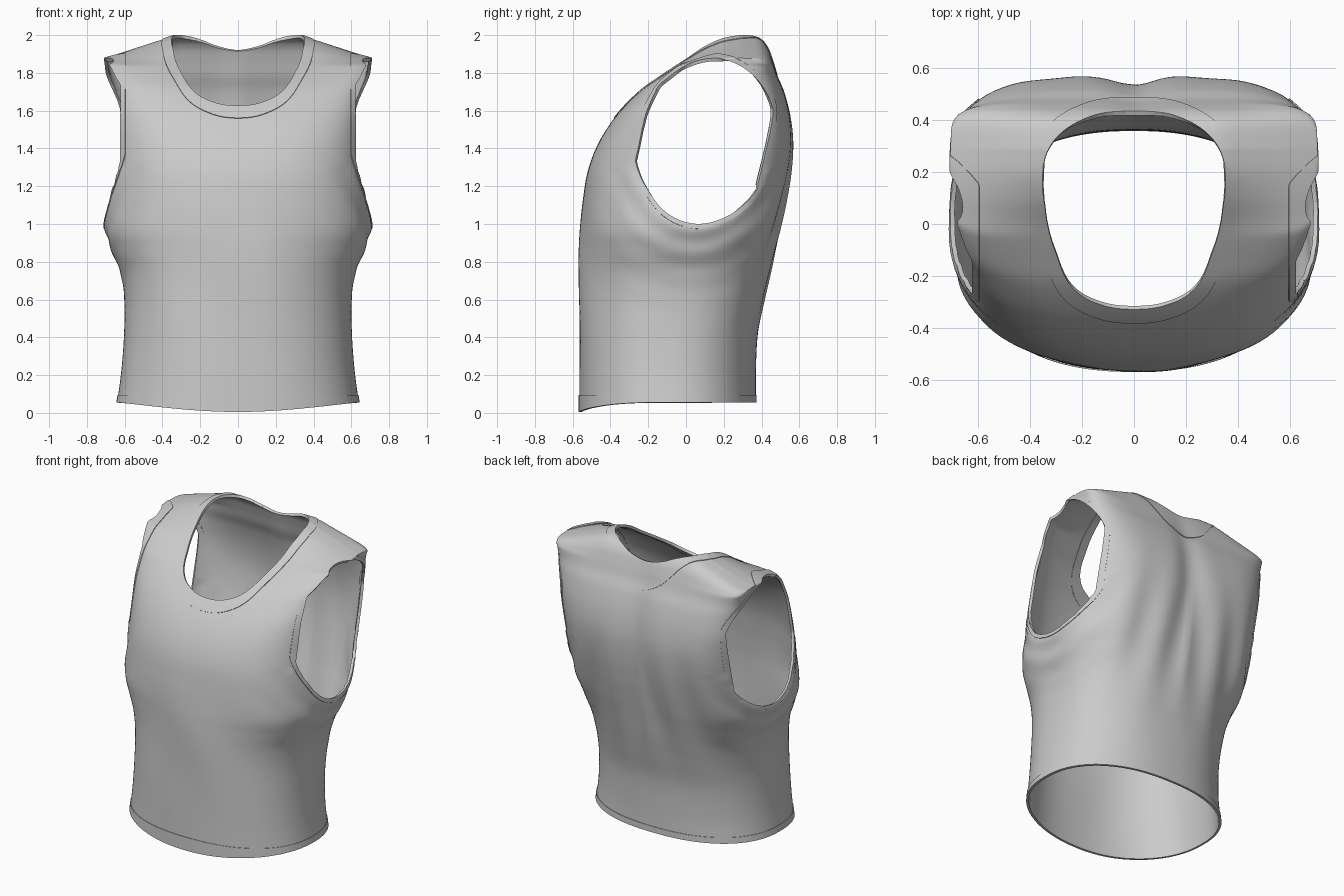
import bpy, bmesh
from math import sin, cos, pi, atan2, hypot, exp

if "Cube" in bpy.data.objects:
    bpy.data.objects.remove(bpy.data.objects["Cube"])

RING, STEPS = 144, 7


def spline(keys, u):
    """Catmull-Rom through rows of keys, u measured in rows."""
    i = min(int(u), len(keys) - 2)
    t = u - i
    p0, p1, p2, p3 = (keys[min(max(k, 0), len(keys) - 1)] for k in (i - 1, i, i + 1, i + 2))
    return [b + .5 * t * (c - a + t * (2 * a - 5 * b + 4 * c - d + t * (3 * (b - c) + d - a)))
            for a, b, c, d in zip(p0, p1, p2, p3)]


def hole(points, cx, cy):
    """Signed distance-like field of a closed outline given in a plane."""
    polar = sorted((atan2(b - cy, a - cx), hypot(a - cx, b - cy)) for a, b in points)
    wrap = ([(a - 2 * pi, r) for a, r in polar[-3:]] + polar
            + [(a + 2 * pi, r) for a, r in polar[:3]])

    def field(a, b):
        ang = atan2(b - cy, a - cx)
        k = max(i for i in range(len(wrap) - 1) if wrap[i][0] <= ang)
        t = (ang - wrap[k][0]) / (wrap[k + 1][0] - wrap[k][0])
        return hypot(a - cx, b - cy) - spline([[r] for _, r in wrap], k + t)[0]
    return field


# Neck outline seen from the top (x, y) and arm outline seen from the side (y, z)
half = [(.12, -.31), (.23, -.25), (.30, -.11), (.34, .05), (.35, .17),
        (.34, .26), (.29, .34), (.17, .41)]
neck = hole(half + [(-x, y) for x, y in half] + [(0, -.325), (0, .43)], 0, .08)
arm = hole([(.05, 1.0), (-.09, 1.05), (-.2, 1.18), (-.275, 1.4), (-.24, 1.6), (-.095, 1.77),
            (.03, 1.85), (.2, 1.87), (.34, 1.80), (.44, 1.66), (.47, 1.5), (.43, 1.3),
            (.3, 1.1), (.17, 1.02)], .1, 1.45)


def neck_dist(p):
    return max(neck(p.x, p.y), 1.4 - p.z)


def arm_dist(p):
    return max(arm(p.y, p.z), .62 - abs(p.x))


# Torso sections: z, half width, front y, back y, front and back squareness
SECTIONS = [
    (.055, .640, -.565, .370, 2.3, 2.3),
    (.22, .618, -.565, .370, 2.3, 2.3),
    (.42, .603, -.565, .380, 2.3, 2.4),
    (.60, .602, -.565, .415, 2.3, 2.5),
    (.74, .622, -.565, .445, 2.3, 2.6),
    (.86, .670, -.563, .470, 2.3, 2.7),
    (.97, .700, -.558, .495, 2.4, 2.9),
    (1.12, .692, -.545, .528, 2.5, 3.2),
    (1.28, .680, -.520, .556, 2.6, 3.6),
    (1.43, .676, -.463, .567, 2.8, 4),
    (1.57, .682, -.372, .553, 3.2, 4.5),
    (1.70, .690, -.248, .520, 4, 5),
    (1.79, .697, -.122, .482, 6, 6),
    (1.87, .702, .000, .456, 8, 8),
    (1.94, .704, .100, .427, 9, 9),
    (1.985, .705, .195, .380, 10, 10),
    (2.0, .705, .288, .290, 10, 10),
]


def torso_point(u, ang):
    z, w, f, b, nf, nb = spline(SECTIONS, u)
    c, s = cos(ang), sin(ang)
    n = nb if s > 0 else nf
    r = (abs(c) ** n + abs(s) ** n) ** (-1 / n)
    x, y = w * c * r, (f + b) / 2 + (b - f) / 2 * s * r
    # front hem dip and sloping shoulders
    z -= .05 * max(0, -s) ** 3 * exp(-(z - .055) / .25)
    z -= .12 * max(0, (abs(x) - .33) / .37) * min(1, max(0, (z - 1.84) / .16))
    # spine groove and hanging folds on the back
    if s > 0:
        y -= .03 * exp(-(x / .09) ** 2) * exp(-((z - 1.45) / .4) ** 2) * s
        y += .011 * s * sin(24 * abs(x) + 2 * z + (x > 0)) * exp(-((z - 1.0) / .35) ** 2)
    else:
        # chest and belly softness on the front
        y += .006 * -s * sin(9 * x + 5 * z) * exp(-((z - .75) / .4) ** 2)
    # gathered folds under the arms
    d = arm(y, z)
    if 0 < d < .6 and z < 1.3:
        x += (1 if c > 0 else -1) * .010 * abs(c) * sin(d * 48 + 3 * y) * exp(-d / .14)
    return x, y, z


def torso_surface():
    bm = bmesh.new()
    rows = (len(SECTIONS) - 1) * STEPS
    grid = [[bm.verts.new(torso_point(j / STEPS, 2 * pi * (i + .5) / RING))
             for i in range(RING)] for j in range(rows + 1)]
    for j in range(rows):
        for i in range(RING):
            k = (i + 1) % RING
            bm.faces.new((grid[j][i], grid[j][k], grid[j + 1][k], grid[j + 1][i]))
    bmesh.ops.remove_doubles(bm, verts=grid[-1], dist=.004)
    return bm


def trim(bm, field):
    """Cut the surface along field = 0 and keep the positive side."""
    val = {v: field(v.co) for v in bm.verts}
    cuts = []
    for e in list(bm.edges):
        a, b = e.verts
        if val[a] * val[b] < 0:
            lo, hi = 0.0, 1.0
            for _ in range(12):
                mid = (lo + hi) / 2
                if field(a.co.lerp(b.co, mid)) * val[a] > 0:
                    lo = mid
                else:
                    hi = mid
            cuts.append(bmesh.utils.edge_split(e, a, lo)[1])
    bmesh.ops.connect_verts(bm, verts=cuts)
    bmesh.ops.delete(bm, geom=[v for v in val if val[v] < 0], context='VERTS')


def cloth_part(name, fields, thickness, offset):
    bm = torso_surface()
    for f in fields:
        trim(bm, f)
    me = bpy.data.meshes.new(name)
    bm.to_mesh(me)
    bm.free()
    ob = bpy.data.objects.new(name, me)
    bpy.context.collection.objects.link(ob)
    bpy.ops.object.select_all(action='DESELECT')
    ob.select_set(True)
    bpy.context.view_layer.objects.active = ob
    mod = ob.modifiers.new("cloth", 'SOLIDIFY')
    mod.thickness, mod.offset = thickness, offset
    bpy.ops.object.modifier_apply(modifier=mod.name)
    bpy.ops.object.shade_smooth_by_angle(angle=.7)


# Shirt body, then the sewn bands lying on it
cloth_part("shirt_body", [neck_dist, arm_dist], .010, -1)
cloth_part("collar_band", [neck_dist, lambda p: .055 - neck_dist(p)], .018, -.5)
cloth_part("armhole_bands", [arm_dist, lambda p: .025 - arm_dist(p)], .018, -.5)
cloth_part("hem_band", [lambda p: .095 - p.z], .016, -.5)
